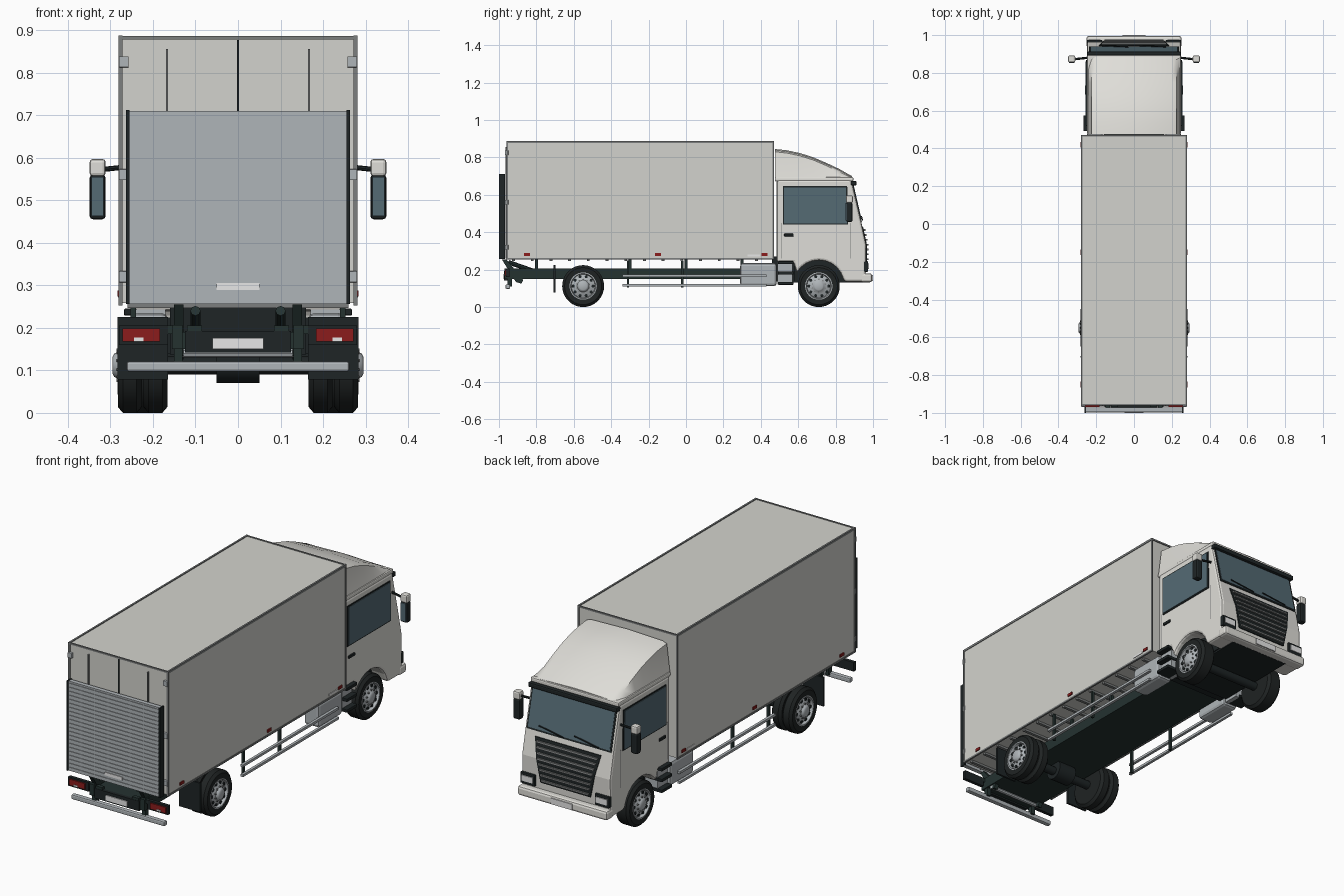
import bpy, bmesh
from math import sin, cos, pi, radians
from mathutils import Vector

old = bpy.data.objects.get("Cube")
if old:
    bpy.data.objects.remove(old, do_unlink=True)


def material(name, r, g, b):
    m = bpy.data.materials.new(name)
    m.use_nodes = True
    m.diffuse_color = (r, g, b, 1)
    m.node_tree.nodes["Principled BSDF"].inputs["Base Color"].default_value = (r, g, b, 1)
    return m


CAB = material("cab white", .74, .73, .69)
BODY = material("cargo off white", .65, .65, .61)
TRIM = material("trim grey", .2, .21, .21)
STEEL = material("steel grey", .43, .46, .48)
GLASS = material("blue grey glass", .09, .145, .175)
BLACK = material("black plastic", .013, .018, .019)
FRAME = material("chassis dark green", .018, .032, .03)
RUBBER = material("tyre rubber", .014, .017, .017)
RED = material("lamp red", .26, .012, .012)
WHITE = material("lamp white", .85, .85, .85)


def finish(name, bm, mat, bevel=0, smooth=False):
    bmesh.ops.recalc_face_normals(bm, faces=bm.faces)
    me = bpy.data.meshes.new(name)
    bm.to_mesh(me)
    bm.free()
    me.materials.append(mat)
    ob = bpy.data.objects.new(name, me)
    bpy.context.scene.collection.objects.link(ob)
    if bevel:
        mod = ob.modifiers.new("soft edges", 'BEVEL')
        mod.width, mod.segments, mod.limit_method = bevel, 2, 'ANGLE'
    if smooth:
        for o in bpy.context.selected_objects:
            o.select_set(False)
        ob.select_set(True)
        bpy.context.view_layer.objects.active = ob
        bpy.ops.object.shade_smooth_by_angle(angle=radians(35))
    return ob


def loft(name, sections, mat, bevel=0, smooth=False):
    """Skin a row of equal closed sections and cap the ends."""
    bm = bmesh.new()
    rings = [[bm.verts.new(p) for p in s] for s in sections]
    for a, b in zip(rings, rings[1:]):
        for i in range(len(a)):
            j = (i + 1) % len(a)
            bm.faces.new((a[i], a[j], b[j], b[i]))
    bm.faces.new(rings[0])
    bm.faces.new(rings[-1])
    return finish(name, bm, mat, bevel, smooth)


def prism(name, yz, x0, x1, mat, bevel=0, smooth=False):
    return loft(name, [[(x, y, z) for y, z in yz] for x in (x0, x1)], mat, bevel, smooth)


def block(name, x, y, z, mat, bevel=0):
    return prism(name, [(y[0], z[0]), (y[1], z[0]), (y[1], z[1]), (y[0], z[1])], *x, mat, bevel)


def pair(name, x, y, z, mat, bevel=0):
    for side, s in (("left", 1), ("right", -1)):
        block(f"{side}_{name}", (s * x[0], s * x[1]), y, z, mat, bevel)


def lathe(name, profile, y, z, mat, n=36):
    """Turn (x, radius) points around an axle along x."""
    return loft(name, [[(x, y + r * cos(2 * pi * i / n), z + r * sin(2 * pi * i / n))
                        for i in range(n)] for x, r in profile], mat, 0, True)


def rod(name, a, b, r, mat, n=8):
    a, b = Vector(a), Vector(b)
    q = (b - a).to_track_quat('Z', 'Y')
    ring = [q @ Vector((r * cos(2 * pi * i / n), r * sin(2 * pi * i / n), 0)) for i in range(n)]
    return loft(name, [[p + c for c in ring] for p in (a, b)], mat, 0, True)


# Cargo box with edge rails
block("cargo_box", (-.278, .278), (-.955, .465), (.258, .883), BODY)
pair("top_rail", (.272, .281), (-.96, .47), (.876, .887), TRIM)
pair("bottom_rail", (.272, .281), (-.96, .47), (.253, .262), TRIM)
for end, y in (("rear", -.96), ("front", .462)):
    pair(end + "_corner_post", (.272, .281), (y, y + .008), (.255, .885), TRIM)
    block(end + "_top_rail", (-.28, .28), (y, y + .008), (.878, .886), TRIM)
for i in range(14):
    block("floor_beam", (-.26, .26), (-.93 + i * .1, -.915 + i * .1), (.247, .258), TRIM)

# Rear doors: seams, hinges and frame
block("door_centre_seam", (-.002, .002), (-.959, -.95), (.26, .876), BLACK)
pair("door_bar", (.165, .169), (-.965, -.95), (.26, .855), TRIM)
for z in (.32, .56, .825):
    pair("door_hinge", (.257, .28), (-.968, -.95), (z - .013, z + .013), STEEL, .002)

# Tail lift platform with ribs
block("tail_lift", (-.258, .258), (-.994, -.972), (.256, .71), STEEL)
for i in range(22):
    z = .262 + i * .0203
    block("tail_lift_rib", (-.254, .254), (-.997, -.99), (z, z + .013), STEEL)
pair("tail_lift_edge", (.255, .263), (-1, -.968), (.256, .712), BLACK)
block("tail_lift_label", (-.05, .05), (-1, -.99), (.289, .305), WHITE)
for s in (1, -1):
    prism("tail_lift_arm", [(-.985, .255), (-.96, .255), (-.87, .145), (-.88, .125), (-.91, .135)],
          s * .128, s * .15, FRAME)
    rod("tail_lift_ram", (s * .1, -.95, .24), (s * .1, -.75, .17), .012, FRAME)
rod("tail_lift_shaft", (-.15, -.9, .14), (.15, -.9, .14), .01, STEEL)

# Side markers
for s in (1, -1):
    for y in (-.85, -.15, .42):
        block("side_marker", (s * .277, s * .283), (y - .015, y + .015), (.274, .288), RED)
    block("side_label", (s * .277, s * .2815), (.33, .395), (.271, .28), WHITE)

# Chassis
block("chassis_floor", (-.15, .15), (-.965, .5), (.15, .19), FRAME)
pair("chassis_rail", (.13, .155), (-.97, .93), (.15, .207), FRAME)
block("engine_block", (-.16, .16), (.46, .93), (.137, .27), BLACK)
for y in (-.8, -.3, .0, .3):
    pair("body_mount", (.135, .15), (y - .008, y + .008), (.2, .256), FRAME)
block("plate_holder", (-.125, .125), (-.972, -.955), (.142, .192), BLACK)
block("rear_plate", (-.06, .06), (-.977, -.97), (.15, .176), WHITE)
pair("spring_hanger", (.085, .12), (-.97, -.95), (.16, .205), FRAME)

# Rear underrun bar, lamps and mudflaps
block("underrun_bar", (-.262, .262), (-.965, -.94), (.097, .121), STEEL, .006)
pair("underrun_arm", (.13, .15), (-.955, -.93), (.11, .16), FRAME)
pair("rear_lamp_housing", (.165, .28), (-.962, -.945), (.16, .206), BLACK)
pair("rear_lamp", (.183, .272), (-.968, -.96), (.168, .198), RED)
pair("reverse_lamp", (.222, .245), (-.97, -.96), (.168, .177), WHITE)
pair("lamp_bracket", (.14, .18), (-.96, -.945), (.185, .205), FRAME)
pair("mudflap", (.165, .283), (-.708, -.698), (.078, .225), BLACK)

# Side guards, tank and steps
for s in (1, -1):
    for z in (.117, .167):
        block("guard_rail", (s * .252, s * .266), (-.34, .43), (z - .006, z + .006), STEEL)
    for y in (-.31, -.02):
        block("guard_post", (s * .24, s * .253), (y - .006, y + .006), (.105, .25), FRAME)
    block("fuel_tank", (s * .165, s * .25), (.29, .485), (.112, .235), STEEL, .015)
    for z in (.127, .182, .237):
        block("cab_step", (s * .19, s * .268), (.492, .575), (z - .008, z + .008), BLACK, .003)
    block("step_panel", (s * .17, s * .24), (.49, .57), (.12, .25), STEEL)


# Wheels
def wheel(name, s, y, outer, width, hub):
    r, inner = .112, outer - width
    prof = [(inner, .06), (inner, .098), (inner + .012, r), (outer - .012, r),
            (outer, .099), (outer - .002, .07), (outer - .02, .068)]
    lathe(name + "_tyre", [(s * x, q) for x, q in prof], y, r, RUBBER)
    if not hub:
        return
    rim = [(outer - .02, .072), (outer, .073), (outer + .001, .067), (outer - .014, .063),
           (outer - .003, .042), (outer, .032), (hub - .004, .027), (hub, .02)]
    lathe(name + "_rim", [(s * x, q) for x, q in rim], y, r, STEEL)
    for i in range(10):
        a = i * pi / 5
        c = [y + .053 * cos(a), r + .053 * sin(a)]
        rod(name + "_rim_hole", (s * (outer - .02), *c), (s * (outer - .005), *c), .0085, BLACK)
        c = [y + .036 * cos(a + .3), r + .036 * sin(a + .3)]
        rod(name + "_wheel_nut", (s * (outer - .01), *c), (s * (outer + .004), *c), .004, TRIM, 6)


for s in (1, -1):
    wheel("front", s, .71, .25, .08, .26)
    wheel("rear_outer", s, -.55, .282, .056, .295)
    wheel("rear_inner", s, -.55, .222, .056, 0)
for y in (-.55, .71):
    rod("axle", (-.24, y, .112), (.24, y, .112), .022, BLACK, 12)
rod("differential", (-.05, -.55, .12), (.05, -.55, .12), .05, BLACK, 16)

# Cab shell with wheel arches
arch = [(.71 + .135 * cos(radians(a)), .115 + .135 * sin(radians(a))) for a in range(150, 14, -15)]
cab = [(.485, .68), (.485, .24), (.575, .24)] + arch + [
    (.85, .135), (.96, .135), (.964, .33), (.937, .455), (.885, .68)]
prism("cab", cab, -.25, .25, CAB, .012)
block("cab_underside", (-.165, .165), (.5, .95), (.131, .14), BLACK)
pair("arch_liner", (.16, .17), (.58, .85), (.14, .25), BLACK)

# Roof fairing
stations = [(.475, .842), (.54, .835), (.61, .82), (.68, .798), (.75, .768), (.82, .735), (.887, .697)]
loft("roof_fairing", [[(-.246, y, .68), (-.243, y, .69), (-.225, y, z - .012), (-.2, y, z - .003), (0, y, z + .003),
                       (.2, y, z - .003), (.225, y, z - .012), (.243, y, .69), (.246, y, .68)]
                      for y, z in stations], CAB, 0, True)
block("roof_lip", (-.248, .248), (.475, .895), (.672, .694), CAB, .006)
block("sun_visor", (-.25, .25), (.88, .912), (.65, .674), BLACK, .006)


# Sloped front plates: t runs down the screen, d is the stand-off
def screen(name, t0, t1, d, half, mat):
    def at(t, o):
        return (.888 + .049 * t + o * .975, .667 - .212 * t + o * .22)
    prism(name, [at(t0, -.004), at(t0, d), at(t1, d), at(t1, -.004)], -half, half, mat)


screen("windscreen_seal", .02, 1.0, .003, .238, BLACK)
screen("windscreen", .07, .96, .005, .23, GLASS)
for x in (-.17, .03):
    rod("wiper", (x, .944, .465), (x + .14, .938, .485), .003, BLACK, 6)


# Grille: a tapering panel with slats
def front_y(z):
    return .937 + .027 * min(1, (.455 - z) / .125)


def grille_half(z):
    return .14 + .045 * (z - .215) / .215


def grille_band(name, z0, z1, grow, d, mat):
    loft(name, [[(sx * (grille_half(z) + grow), front_y(z) + o, z)
                 for sx, o in ((-1, -.01), (1, -.01), (1, d), (-1, d))]
                for z in (z0, (z0 + z1) / 2, z1)], mat)


grille_band("grille_lower", .215, .33, 0, .004, BLACK)
grille_band("grille_upper", .33, .43, 0, .004, BLACK)
for i in range(8):
    z = .225 + i * .026
    grille_band("grille_slat", z, z + .009, -.01, .013, TRIM)

# Bumper, headlamps and plate
block("front_bumper", (-.252, .252), (.935, .995), (.132, .18), CAB, .012)
block("front_plate", (-.06, .06), (.99, 1), (.14, .17), WHITE)
pair("headlamp_housing", (.168, .249), (.94, .974), (.188, .245), BLACK, .004)
pair("headlamp", (.178, .24), (.97, .978), (.203, .232), WHITE)

# Doors and mirrors
for s in (1, -1):
    for name, g, x, mat in (("window_seal", .007, .253, BLACK), ("side_window", 0, .256, GLASS)):
        prism(name, [(.525 - g, .448 - g), (.905 + g - .045, .448 - g), (.855 + g, .64 + g),
                     (.525 - g, .64 + g)], s * .24, s * x, mat)
    for y in (.507, .88):
        block("door_seam", (s * .24, s * .2505), (y, y + .003), (.26, .45), TRIM)
    block("door_handle", (s * .245, s * .257), (.525, .575), (.378, .392), BLACK, .002)
    rod("mirror_arm", (s * .245, .88, .58), (s * .32, .872, .572), .006, BLACK)
    block("mirror_cap", (s * .311, s * .349), (.855, .892), (.556, .597), CAB, .008)
    block("mirror_housing", (s * .311, s * .349), (.857, .89), (.455, .56), BLACK, .008)
    block("mirror_glass", (s * .316, s * .344), (.853, .86), (.463, .555), GLASS)
